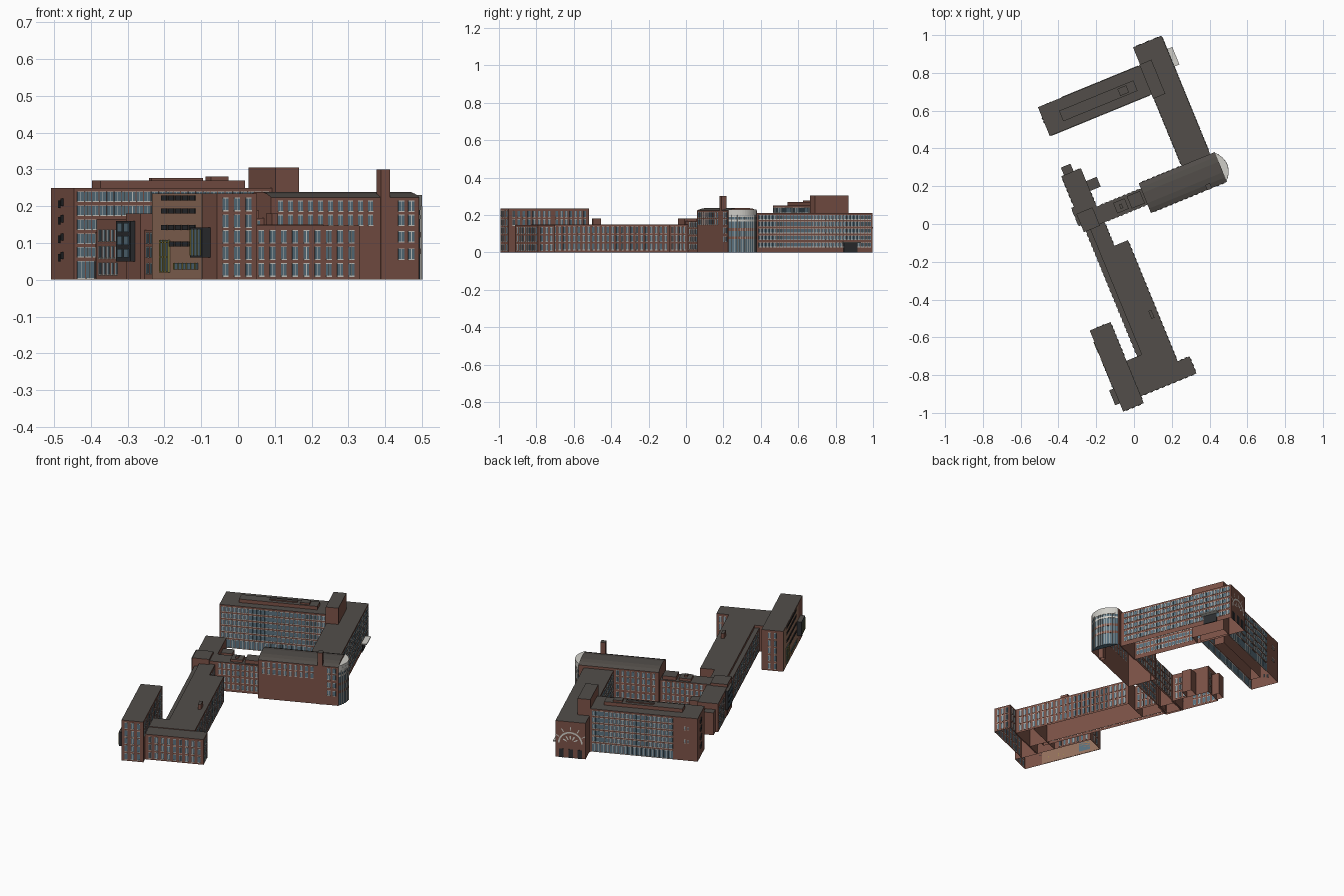
import bpy, bmesh, math

if "Cube" in bpy.data.objects:
    bpy.data.objects.remove(bpy.data.objects["Cube"])

# The whole complex lies on a grid turned 22.3 degrees; (a, b) are plan coordinates on that grid
C, S = math.cos(math.radians(22.3)), math.sin(math.radians(22.3))

def world(a, b, z):
    return (a * C - b * S, a * S + b * C, z)

COLORS = dict(brick=(.20, .085, .062), roof=(.085, .076, .068), glass=(.10, .165, .21),
              trim=(.62, .61, .57), tan=(.30, .165, .11), dark=(.025, .027, .03), yellow=(.38, .31, .06))
MATS = {}
for i, (key, col) in enumerate(COLORS.items()):
    m = bpy.data.materials.new(key)
    m.diffuse_color = (*col, 1)
    m.use_nodes = True
    m.node_tree.nodes["Principled BSDF"].inputs["Base Color"].default_value = m.diffuse_color
    MATS[key] = (i, m)

def finish(bm, name):
    bmesh.ops.recalc_face_normals(bm, faces=bm.faces)
    me = bpy.data.meshes.new(name)
    for _, m in MATS.values():
        me.materials.append(m)
    bm.to_mesh(me)
    bm.free()
    ob = bpy.data.objects.new(name, me)
    bpy.context.collection.objects.link(ob)
    return ob

def prism(bm, pts, z0, z1, side, top=None, bottom=True):
    lo = [bm.verts.new(world(a, b, z0)) for a, b in pts]
    hi = [bm.verts.new(world(a, b, z1)) for a, b in pts]
    n = len(pts)
    for i in range(n):
        j = (i + 1) % n
        bm.faces.new((lo[i], lo[j], hi[j], hi[i])).material_index = MATS[side][0]
    bm.faces.new(hi).material_index = MATS[top or side][0]
    if bottom:
        bm.faces.new(lo[::-1]).material_index = MATS[side][0]

def rect(a0, a1, b0, b1):
    return [(a0, b0), (a1, b0), (a1, b1), (a0, b1)]

def block(name, a0, a1, b0, b1, z1, z0=0, side='brick'):
    bm = bmesh.new()
    prism(bm, rect(a0, a1, b0, b1), z0, z1, side, 'roof', z0 > 0)
    finish(bm, name)

class Wall:
    """A facade from p to q; outside is to the right of that direction."""
    def __init__(self, p, q):
        self.p, self.L = p, math.dist(p, q)
        self.d = ((q[0] - p[0]) / self.L, (q[1] - p[1]) / self.L)

    def at(self, s, out):
        return (self.p[0] + self.d[0] * s + self.d[1] * out, self.p[1] + self.d[1] * s - self.d[0] * out)

    def panel(self, bm, s0, s1, z0, z1, out, mat):
        prism(bm, [self.at(s0, -.001), self.at(s0, out), self.at(s1, out), self.at(s1, -.001)], z0, z1, mat)

def windows(name, p, q, zs, h, n, frac=.55, margin=.008):
    # rows of glazed openings with pale sill, lintel and centre bar
    w, bm = Wall(p, q), bmesh.new()
    step = (w.L - 2 * margin) / n
    for z in zs:
        for i in range(n):
            s, half = margin + (i + .5) * step, step * frac / 2
            w.panel(bm, s - half, s + half, z - h / 2, z + h / 2, .0012, 'glass')
            w.panel(bm, s - half, s + half, z - h / 2 - .003, z - h / 2, .003, 'trim')
            w.panel(bm, s - half, s + half, z + h / 2, z + h / 2 + .002, .002, 'trim')
            w.panel(bm, s - .0008, s + .0008, z - h / 2, z + h / 2, .002, 'trim')
    finish(bm, name)

def panels(name, p, q, items):
    w, bm = Wall(p, q), bmesh.new()
    for it in items:
        w.panel(bm, *it)
    finish(bm, name)

# North wing with rooftop plant and stair tower
block('north_wing', -.236, .36, .60, .765, .25)
block('north_plant_room', -.14, .285, .645, .705, .27)
block('north_roof_duct', .02, .17, .667, .685, .276, .27)
block('north_roof_vent', .19, .24, .655, .695, .28, .27)
block('stair_tower', .346, .415, .575, .77, .305)
five = [.075, .112, .15, .188, .226]
windows('north_wing_south_windows', (-.236, .60), (.346, .60), five, .024, 26, .88)
windows('north_wing_south_shopfront', (-.236, .60), (.346, .60), [.027], .044, 22, .9)
windows('north_wing_north_windows', (.346, .765), (-.11, .765), five, .024, 20, .88)
windows('north_wing_north_shopfront', (.346, .765), (-.11, .765), [.027], .044, 18, .9)
windows('north_wing_stair_windows', (-.15, .765), (-.2, .765), five[1::2], .016, 2, .4)
panels('north_wing_west_louvres', (-.236, .765), (-.236, .60),
       [(.06 + k * .02, .07 + k * .02, z + k * .006, z + .02 + k * .006, .004, 'dark')
        for z in (.05, .1, .15, .195) for k in (0, 1)])

# East wing with ribbon glazing and arched pattern on its north gable
block('east_wing', .35, .513, .185, .867, .21)
rows = [.04, .078, .115, .152, .187]
windows('east_wing_east_windows', (.513, .20), (.513, .867), rows, .02, 32, .85)
windows('east_wing_court_windows', (.35, .60), (.35, .19), rows, .02, 18, .8)
panels('east_wing_entrance', (.513, .69), (.513, .79), [(0, .1, .05, .056, .03, 'trim'), (.01, .09, 0, .05, .004, 'dark')])

bm = bmesh.new()
def gable_patch(r0, r1, t0, t1):
    vs = [bm.verts.new(world(.432 + r * math.cos(t), .869, .085 + r * math.sin(t)))
          for r, t in ((r0, t0), (r1, t0), (r1, t1), (r0, t1))]
    bm.faces.new(vs).material_index = MATS['trim'][0]
for i in range(14):
    gable_patch(.058, .067, math.pi * i / 14, math.pi * (i + 1) / 14)
for i in range(1, 6):
    t = math.pi * i / 6
    gable_patch(.022, .045, t - .1, t + .1)
    gable_patch(.072, .095, t - .03, t + .03)
finish(bm, 'gable_arch_pattern')
panels('gable_doors', (.513, .867), (.35, .867), [(s, s + .025, 0, .05, .002, 'dark') for s in (.02, .07, .12)])

# Central hall: chamfered roof section swept along its length
bm = bmesh.new()
section = [(.02, 0), (.02, .224), (.045, .233), (.075, .238), (.135, .238), (.165, .233), (.19, .224), (.19, 0)]
ends = [[bm.verts.new(world(a, b, z)) for b, z in section] for a in (.105, .54)]
for i in range(len(section) - 1):
    f = bm.faces.new((ends[0][i], ends[0][i + 1], ends[1][i + 1], ends[1][i]))
    f.material_index = MATS['roof' if 0 < i < 6 else 'brick'][0]
for e in ends:
    bm.faces.new(e)
finish(bm, 'central_hall')
windows('hall_upper_windows', (.11, .02), (.42, .02), [.162, .2], .026, 10, .5)
windows('hall_corner_windows', (.465, .02), (.54, .02), [.07, .117, .162, .2], .026, 2, .6)
windows('hall_north_windows', (.35, .19), (.11, .19), [.03, .075, .12, .162, .2], .026, 8, .55)
block('hall_chimney', .427, .454, .018, .048, .30)

# Bowed end bay of the hall: alternating brick, glass and pale bands
bm = bmesh.new()
def bow(out):
    return [(.54 + out * math.sin(math.pi * k / 12) ** .8 if 0 < k < 12 else .54, .025 + .16 * k / 12) for k in range(13)]
for z0, z1, out, mat in ((0, .07, .034, 'glass'), (.07, .085, .036, 'brick'), (.085, .115, .034, 'glass'),
                         (.115, .13, .036, 'brick'), (.13, .165, .034, 'glass'), (.165, .176, .036, 'trim'),
                         (.176, .19, .034, 'glass'), (.19, .215, .037, 'trim'), (.215, .23, .036, 'trim')):
    prism(bm, bow(out), z0, z1, mat)
for a, b in bow(.034)[1:-1]:
    prism(bm, rect(a - .001, a + .003, b - .0015, b + .0015), 0, .2, 'trim')
finish(bm, 'hall_bow_bay')

# Link building with roof boxes
block('link_building', -.25, .11, .068, .16, .168)
block('link_roof_box_east', .02, .095, .08, .15, .188, .168)
block('link_roof_box_mid', -.06, .005, .085, .145, .182, .168)
block('link_roof_vent', -.035, -.02, .1, .125, .192, .182)
block('link_corner_tower', -.262, -.17, .06, .165, .18)
three = [.03, .075, .12]
windows('link_south_windows', (-.135, .068), (.105, .068), [.03, .07, .11, .147], .024, 9, .55)
windows('link_north_windows', (.105, .16), (-.14, .16), [.03, .07, .11, .147], .024, 9, .55)

# West tower and its smaller annexes
block('west_tower', -.26, -.148, .155, .38, .165)
block('west_tower_annex_north', -.245, -.19, .38, .423, .13)
block('west_tower_annex_east', -.148, -.088, .25, .306, .135)
windows('west_tower_west_windows', (-.26, .375), (-.26, .215), three, .03, 5, .6)
windows('west_tower_north_windows', (-.15, .38), (-.19, .38), three, .03, 2, .6)
windows('west_tower_east_windows', (-.148, .165), (-.148, .25), three, .03, 3, .6)
block('west_glass_bay', -.275, -.26, .10, .205, .16, .05, 'dark')
panels('west_bay_glass', (-.275, .205), (-.275, .10), [(.012 + k * .047, .047 + k * .047, z, z + .024, .002, 'glass')
       for k in (0, 1) for z in (.06, .095, .13)])

# Long south wing with a lower strip on its west side
block('south_wing_neck', -.225, -.14, -.067, .075, .15)
block('south_wing', -.225, -.062, -.765, -.067, .15)
block('south_wing_low_strip', -.25, -.225, -.69, .07, .135)
block('south_wing_roof_stack', -.105, -.088, -.50, -.455, .18, .15)
windows('south_wing_east_windows', (-.062, -.755), (-.062, -.07), three, .032, 24, .5)
windows('south_wing_neck_windows', (-.14, -.064), (-.14, .066), three, .032, 5, .5)
windows('south_wing_west_windows', (-.25, .06), (-.25, -.65), three[:2] + [.113], .026, 24, .55)

# Southern cross block
block('cross_block', -.315, .006, -.857, -.76, .147)
block('cross_block_rear', -.313, -.062, -.765, -.655, .15)
hrows = [.027, .073, .117]
windows('cross_block_south_windows', (-.308, -.857), (.006, -.857), hrows, .032, 9, .5)
windows('cross_block_east_windows', (.006, -.857), (.006, -.76), hrows, .032, 3, .5)
windows('cross_block_north_windows', (.006, -.76), (-.06, -.76), hrows, .032, 2, .5)

# South-west wing with tan court facade, coloured glazing and projecting bay
block('southwest_wing', -.43, -.312, -.897, -.433, .235)
srows = [.027, .073, .117, .16, .205]
windows('southwest_south_windows', (-.43, -.897), (-.312, -.897), srows, .032, 3, .5)
windows('southwest_east_windows', (-.312, -.64), (-.312, -.435), srows, .03, 7, .5)
windows('southwest_east_upper_windows', (-.312, -.89), (-.312, -.64), srows[3:], .03, 8, .5)
windows('southwest_north_windows', (-.33, -.433), (-.41, -.433), srows, .03, 2, .4)
W0, W1 = (-.43, -.433), (-.43, -.85)
panels('tan_facade', W0, W1, [(0, .36, .003, .233, .001, 'tan')])
panels('tan_facade_ribbons', W0, W1,
       [(s + k * .05, s + .042 + k * .05, z, z + .014, .003, m) for z in (.09, .135, .18, .215)
        for s, m in ((.07, 'dark'),) for k in range(5)])
panels('tan_facade_coloured_glass', W0, W1,
       [(.065, .13, .02, .108, .004, 'glass'), (.165, .33, .028, .045, .004, 'glass')]
       + [(.065 + k * .02, .07 + k * .02, .02, .108, .006, 'yellow') for k in range(4)]
       + [(.065, .13, z, z + .003, .006, 'yellow') for z in (.02, .06, .1)]
       + [(.165 + k * .03, .17 + k * .03, .028, .045, .006, 'yellow') for k in range(6)])
block('projecting_bay', -.455, -.43, -.85, -.765, .142, .06, 'dark')
panels('projecting_bay_glass', (-.455, -.765), (-.455, -.85),
       [(.006, .079, .066, .136, .001, 'glass')] + [(.006 + k * .024, .009 + k * .024, .066, .136, .003, 'yellow') for k in range(4)])
